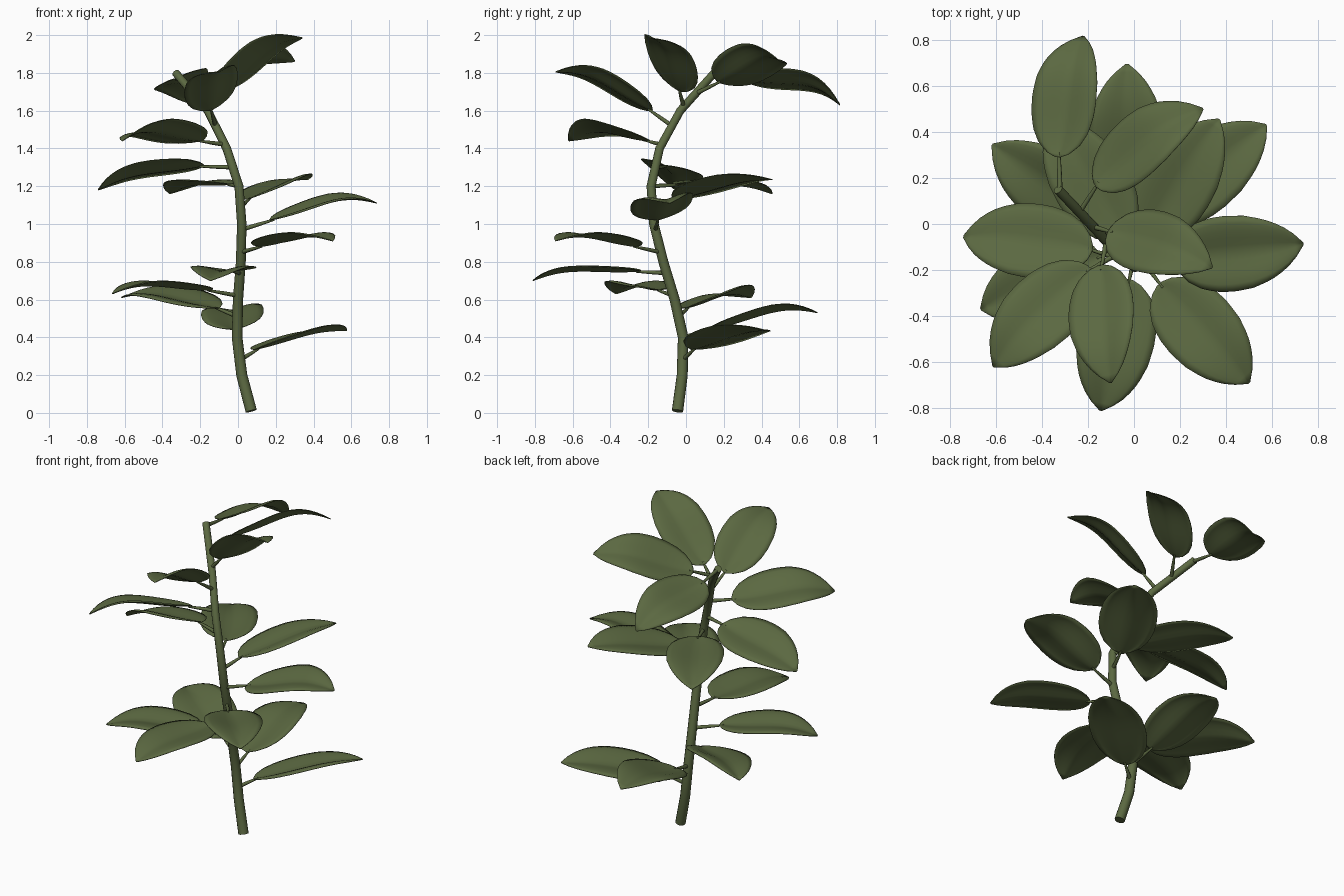
import bpy, bmesh, math
from mathutils import Vector

cube = bpy.data.objects.get("Cube")
if cube:
    bpy.data.objects.remove(cube, do_unlink=True)


def make_material(name, colour):
    mat = bpy.data.materials.new(name)
    mat.use_nodes = True
    mat.diffuse_color = colour
    mat.node_tree.nodes["Principled BSDF"].inputs["Base Color"].default_value = colour
    return mat


olive = make_material("olive green", (0.105, 0.14, 0.053, 1))


def interpolate(samples, t):
    """Piecewise linear lookup in a list of (position, value) pairs."""
    for (t0, v0), (t1, v1) in zip(samples, samples[1:]):
        if t <= t1:
            return v0 + (v1 - v0) * (t - t0) / (t1 - t0)
    return samples[-1][1]


def make_tube(name, points, radii, sides):
    """Closed round tube through the points."""
    bm = bmesh.new()
    rings = []
    for i, (p, r) in enumerate(zip(points, radii)):
        along = points[min(i + 1, len(points) - 1)] - points[max(i - 1, 0)]
        side = along.cross(Vector((0, 1, 0.1))).normalized()
        up = side.cross(along).normalized()
        angles = [math.tau * k / sides for k in range(sides)]
        rings.append([bm.verts.new(p + r * (side * math.cos(a) + up * math.sin(a))) for a in angles])
    for a, b in zip(rings, rings[1:]):
        for k in range(sides):
            n = (k + 1) % sides
            bm.faces.new((a[k], a[n], b[n], b[k]))
    bm.faces.new(rings[0])
    bm.faces.new(rings[-1])
    return finish(name, bm)


def finish(name, bm):
    bmesh.ops.recalc_face_normals(bm, faces=bm.faces)
    mesh = bpy.data.meshes.new(name)
    bm.to_mesh(mesh)
    bm.free()
    obj = bpy.data.objects.new(name, mesh)
    bpy.context.collection.objects.link(obj)
    mesh.materials.append(olive)
    bpy.ops.object.select_all(action="DESELECT")
    obj.select_set(True)
    bpy.context.view_layer.objects.active = obj
    bpy.ops.object.shade_smooth_by_angle(angle=math.radians(50))
    return obj


# Stem: leaning and bending, thinner towards the top
STEM = [Vector(p) for p in (
    (0.07, -0.045, 0.01), (0.02, -0.02, 0.2), (-0.005, -0.015, 0.4), (0, -0.06, 0.6),
    (0.015, -0.12, 0.8), (0.02, -0.17, 1), (0.005, -0.185, 1.2), (-0.06, -0.14, 1.4),
    (-0.16, -0.03, 1.6), (-0.33, 0.15, 1.8))]


def stem_at(z):
    return interpolate([(p.z, p) for p in STEM], z)


make_tube("stem", STEM, [0.03 - 0.001 * i for i in range(len(STEM))], 12)

# Half width of a leaf along its length
OUTLINE = [(0, 0.08), (0.03, 0.36), (0.1, 0.65), (0.2, 0.86), (0.32, 0.97), (0.45, 1),
           (0.6, 0.95), (0.74, 0.8), (0.86, 0.57), (0.95, 0.27), (1, 0.03)]
ROWS, COLUMNS = 20, 10


def make_leaf(name, base, tip, arch, half_width, roll):
    """Grooved, arched blade with a rounded base and a drooping tip."""
    along = (tip - base).normalized()
    side = along.cross(Vector((0, 0, 1))).normalized()
    normal = side.cross(along)
    side, normal = (side * math.cos(roll) + normal * math.sin(roll),
                    normal * math.cos(roll) - side * math.sin(roll))
    bm = bmesh.new()
    grid = []
    for i in range(ROWS + 1):
        t = (i / ROWS) ** 1.2
        width = half_width * interpolate(OUTLINE, t)
        centre = base.lerp(tip, t) + normal * arch * math.sin(math.pi * t ** 1.7)
        row = []
        for j in range(COLUMNS + 1):
            u = 2 * j / COLUMNS - 1
            lift = 0.17 * width * math.sin(abs(u) ** 1.3 * math.pi * 0.65)
            row.append(bm.verts.new(centre + side * u * width + normal * lift))
        grid.append(row)
    for a, b in zip(grid, grid[1:]):
        for j in range(COLUMNS):
            bm.faces.new((a[j], a[j + 1], b[j + 1], b[j]))
    leaf = finish(name, bm)
    solid = leaf.modifiers.new("thickness", "SOLIDIFY")
    solid.thickness = 0.004
    solid.offset = 0


# Height on the stem, blade base, blade tip, arch, roll about the midrib
LEAVES = [
    (0.28, (0.09, 0.03, 0.335), (0.575, 0.43, 0.435), 0.02, 0.15),
    (0.40, (-0.02, 0.12, 0.44), (-0.03, 0.695, 0.53), 0.04, 0.1),
    (0.51, (-0.1, 0.0, 0.555), (-0.615, 0.345, 0.61), 0.035, 0.2),
    (0.62, (-0.14, -0.14, 0.65), (-0.665, -0.37, 0.63), 0.035, 0),
    (0.74, (-0.02, -0.24, 0.75), (-0.145, -0.81, 0.7), 0.03, 0),
    (0.85, (0.11, -0.26, 0.88), (0.5, -0.69, 0.91), 0.03, 0),
    (0.97, (0.17, -0.15, 1.02), (0.735, -0.085, 1.11), 0.045, -0.12),
    (1.09, (0.05, -0.06, 1.13), (0.37, 0.455, 1.235), 0.02, 0.15),
    (1.20, (-0.04, -0.06, 1.21), (-0.36, 0.455, 1.16), 0.025, 0),
    (1.30, (-0.18, -0.11, 1.31), (-0.74, -0.055, 1.18), 0.03, -0.25),
    (1.42, (-0.19, -0.19, 1.44), (-0.61, -0.62, 1.44), 0.05, -0.3),
    (1.52, (-0.145, -0.18, 1.6), (-0.1, -0.69, 1.805), 0.045, -0.3),
    (1.62, (-0.11, -0.03, 1.7), (0.34, -0.19, 1.985), 0.05, 0.3),
    (1.69, (-0.17, 0.17, 1.75), (0.3, 0.5, 1.86), 0.06, 0.5),
    (1.79, (-0.33, 0.29, 1.77), (-0.22, 0.815, 1.63), 0.06, 0.4),
]

# Leaves, each on a short stalk
for number, (height, base, tip, arch, roll) in enumerate(LEAVES, 1):
    base, tip = Vector(base), Vector(tip)
    root = stem_at(height)
    inner = base.lerp(tip, 0.04)
    half_width = 0.15 if height > 1.45 else 0.167
    make_tube(f"leaf_stalk_{number}", [root, root.lerp(inner, 0.5), inner], [0.012, 0.01, 0.006], 8)
    make_leaf(f"leaf_{number}", base, tip, arch, half_width, roll)
